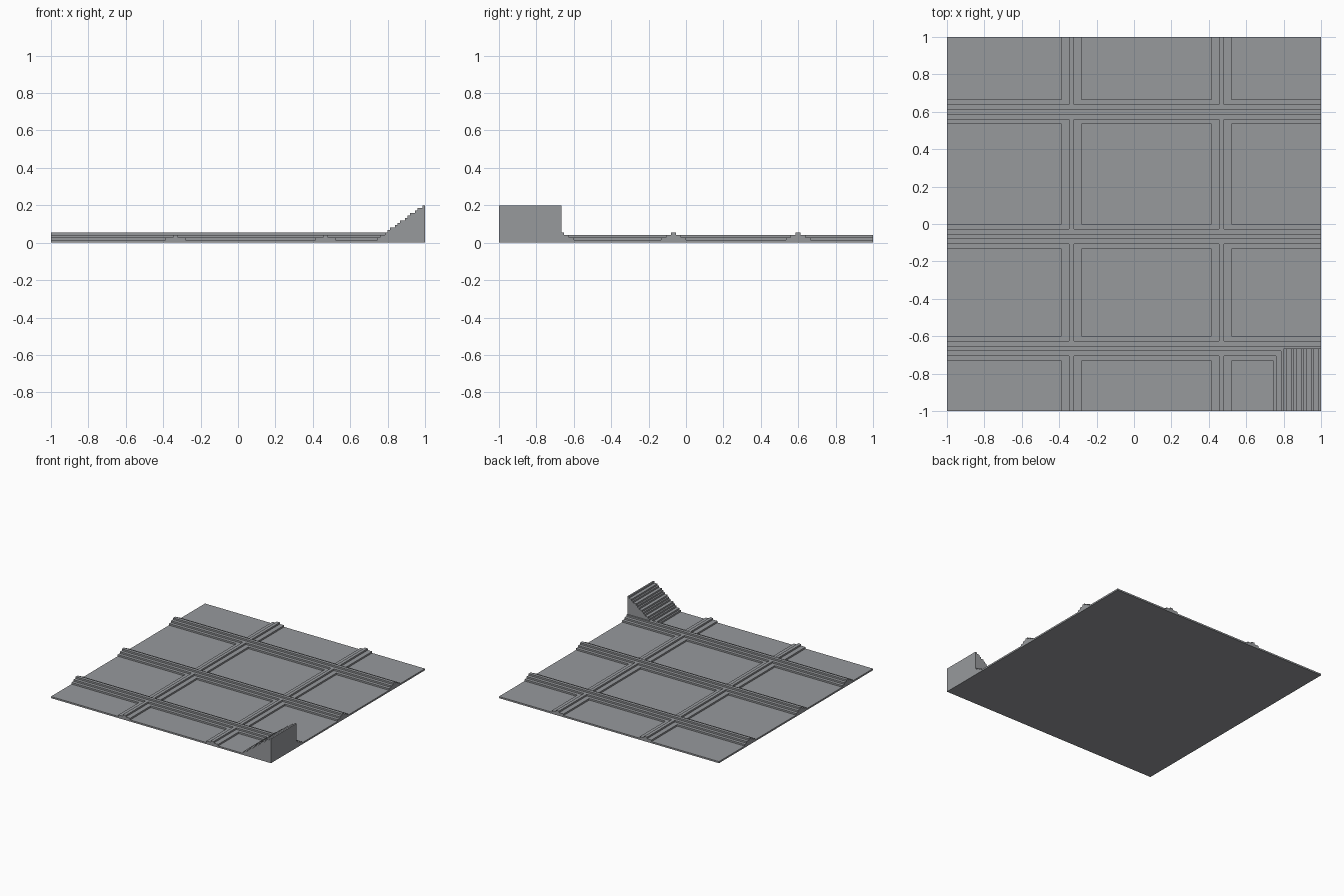
import bpy, bmesh, math
from mathutils import Vector

if "Cube" in bpy.data.objects:
    bpy.data.objects.remove(bpy.data.objects["Cube"])

U = 2 / 150          # one grid unit: the model is 150 units long

grey = bpy.data.materials.new("stone grey")
grey.diffuse_color = (0.31, 0.32, 0.335, 1)
grey.use_nodes = True
grey.node_tree.nodes["Principled BSDF"].inputs["Base Color"].default_value = grey.diffuse_color


def extrude(name, profile, start, end, axis):
    """Extrude a (side, height) profile along x or y; sizes in grid units."""
    def place(side, h, along):
        p = (along, side, h) if axis == 'x' else (side, along, h)
        return Vector(p) * U
    bm = bmesh.new()
    face = bm.faces.new([bm.verts.new(place(s, h, start)) for s, h in profile])
    out = bmesh.ops.extrude_face_region(bm, geom=[face])
    moved = [v for v in out["geom"] if isinstance(v, bmesh.types.BMVert)]
    shift = place(0, 0, end - start)
    bmesh.ops.translate(bm, verts=moved, vec=shift)
    bmesh.ops.recalc_face_normals(bm, faces=bm.faces)
    mesh = bpy.data.meshes.new(name)
    bm.to_mesh(mesh)
    bm.free()
    mesh.materials.append(grey)
    obj = bpy.data.objects.new(name, mesh)
    bpy.context.collection.objects.link(obj)
    return obj


def stepped(center, half_widths):
    """Symmetric stepped ridge standing on the slab, one unit per step."""
    right = []
    for i, w in enumerate(half_widths):
        right += [(w, i + 1), (w, i + 2)]
    left = [(-s, h) for s, h in reversed(right)]
    return [(center + s, h) for s, h in right + left]


# floor slab
extrude("floor_slab", [(-75, 0), (75, 0), (75, 1), (-75, 1)], -75, 75, 'x')

# long stepped ridges running left to right
ridges = [-50, -5, 45]
for y in ridges:
    extrude("long_ridge", stepped(y, [5, 3, 1]), -75, 75, 'x')

# lower cross ridges, fitted between the long ones
starts = [-75] + [y + 3 for y in ridges]
ends = [y - 3 for y in ridges] + [75]
for x in (-25, 35):
    for a, b in zip(starts, ends):
        extrude("cross_ridge", stepped(x, [4, 1]), a, b, 'y')

# staircase in the front right corner
steps = [(75, 1)]
prev = 1
for level in range(2, 16):
    x = math.floor(59 + (level - 4) * 1.37)
    steps += [(x, prev), (x, level)]
    prev = level
steps.append((75, 15))
extrude("corner_stairs", steps, -75, -50, 'y')
